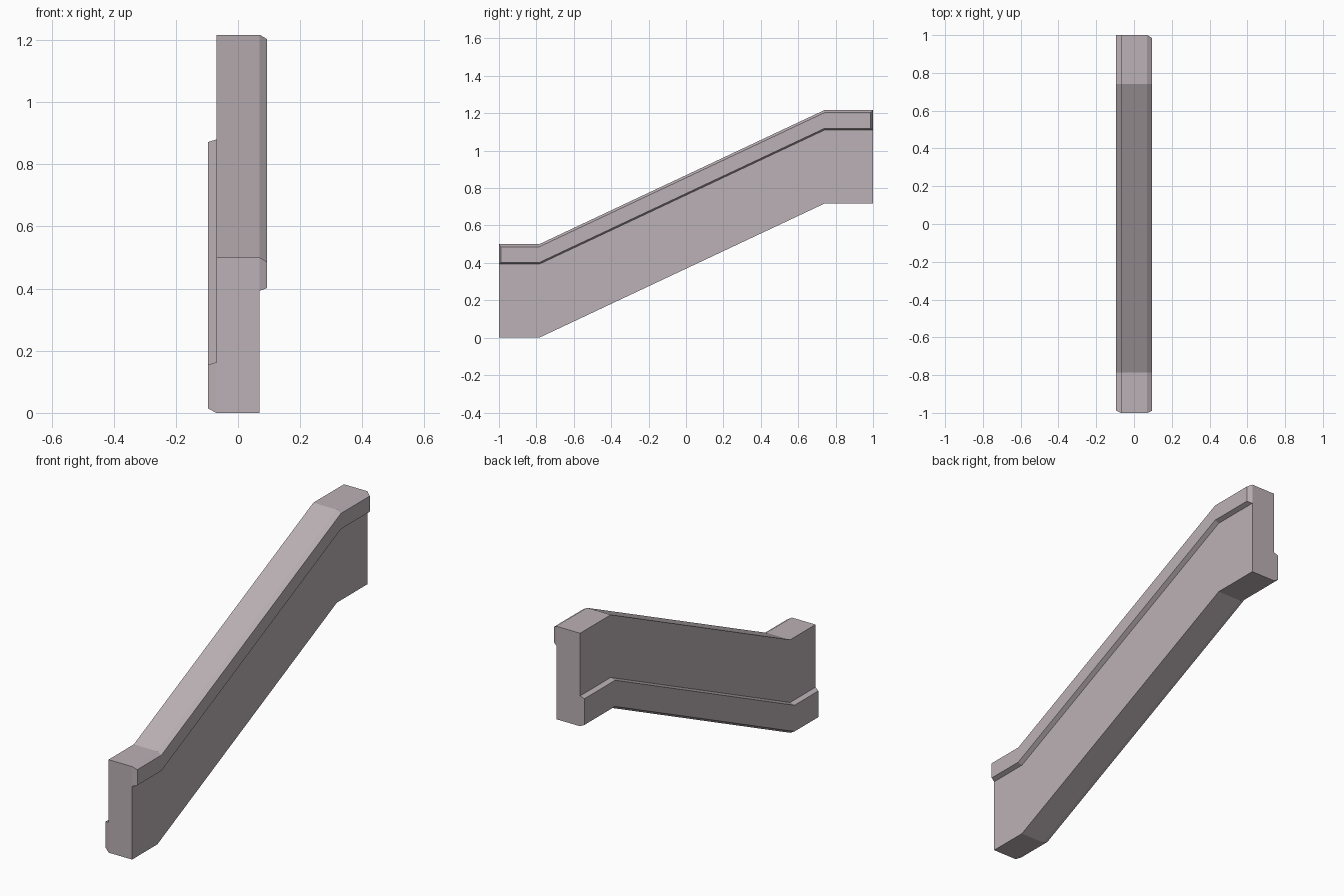
import bpy
import bmesh

cube = bpy.data.objects.get("Cube")
if cube:
    bpy.data.objects.remove(cube, do_unlink=True)

# Stone colour
stone = bpy.data.materials.new("mauve_grey_stone")
stone.use_nodes = True
colour = (0.50, 0.44, 0.465, 1)
stone.diffuse_color = colour
stone.node_tree.nodes["Principled BSDF"].inputs["Base Color"].default_value = colour

RISE = 0.717
KNEES = (-0.785, 0.74)
HALF = 0.07      # half thickness of the wall
OUT = 0.094      # reach of the mouldings


def band(x, low, high, front=-1, back=1):
    """Outline of a band that follows the stair: level, sloping, level."""
    path = [(front, 0), (KNEES[0], 0), (KNEES[1], RISE), (back, RISE)]
    return ([(x, y, z + low) for y, z in path]
            + [(x, y, z + high) for y, z in reversed(path)])


def loft(name, first, second, close_first=True):
    """Join two matching outlines into a solid."""
    bm = bmesh.new()
    a = [bm.verts.new(p) for p in first]
    b = [bm.verts.new(p) for p in second]
    n = len(a)
    for i in range(n):
        j = (i + 1) % n
        bm.faces.new((a[i], a[j], b[j], b[i]))
    # End caps, split into one quad per run
    for ring in ([a, b] if close_first else [b]):
        for i in range(n // 2 - 1):
            bm.faces.new((ring[i], ring[i + 1], ring[n - 2 - i], ring[n - 1 - i]))
    bmesh.ops.recalc_face_normals(bm, faces=bm.faces)
    # An open moulding must face away from the wall
    side = 1 if second[0][0] > first[0][0] else -1
    cap = bm.faces[:][-1]
    if cap.normal.x * side < 0:
        bmesh.ops.reverse_faces(bm, faces=bm.faces)
    mesh = bpy.data.meshes.new(name)
    bm.to_mesh(mesh)
    bm.free()
    mesh.materials.append(stone)
    obj = bpy.data.objects.new(name, mesh)
    bpy.context.collection.objects.link(obj)
    return obj


# Wall
loft("balustrade_wall", band(-HALF, 0, 0.5), band(HALF, 0, 0.5))

# Handrail moulding along the top, bevelled all round
loft("upper_moulding", band(HALF, 0.393, 0.5),
     band(OUT, 0.402, 0.486, -0.99, 0.986), close_first=False)

# Skirting along the bottom of the other side, flush at the back end
loft("lower_moulding", band(-HALF, 0, 0.163),
     band(-OUT - 0.002, 0.014, 0.155, -0.987, 1), close_first=False)
